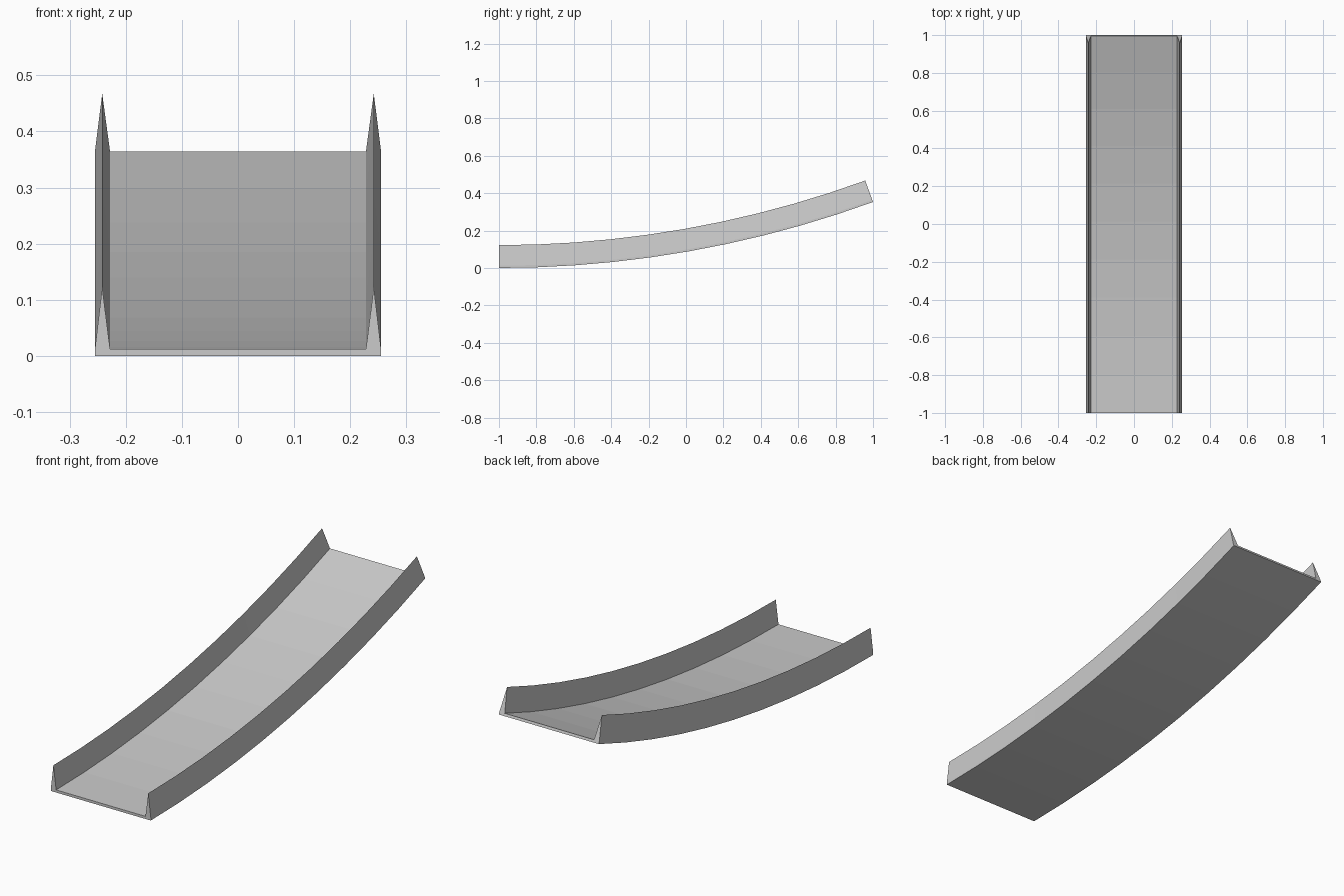
import bpy, bmesh
from math import sin, cos, radians

if "Cube" in bpy.data.objects:
    bpy.data.objects.remove(bpy.data.objects["Cube"])

# Curved ramp: a trough profile swept along a 20 degree arc
SEGMENTS = 10
BEND = radians(20)
RADIUS = 2 / sin(BEND)

# Right half of the trough section (x, height); mirrored for the left
half = [(0.255, 0), (0.255, 0.012), (0.242, 0.122), (0.228, 0.012)]
profile = half + [(-x, h) for x, h in reversed(half)]


def ring(bm, angle):
    """Section standing square to the arc at the given angle."""
    return [bm.verts.new((x, -1 + (RADIUS - h) * sin(angle),
                          RADIUS - (RADIUS - h) * cos(angle)))
            for x, h in profile]


bm = bmesh.new()
rings = [ring(bm, BEND * i / SEGMENTS) for i in range(SEGMENTS + 1)]
n = len(profile)

# Skin between neighbouring sections
for a, b in zip(rings, rings[1:]):
    for i in range(n):
        j = (i + 1) % n
        bm.faces.new((a[i], a[j], b[j], b[i]))

# End caps: two wall triangles and the floor edge
for r in (rings[0], rings[-1]):
    bm.faces.new((r[1], r[2], r[3]))
    bm.faces.new((r[4], r[5], r[6]))
    bm.faces.new((r[0], r[1], r[3], r[4], r[6], r[7]))

bmesh.ops.recalc_face_normals(bm, faces=bm.faces)
mesh = bpy.data.meshes.new("curved_ramp")
bm.to_mesh(mesh)
bm.free()
bpy.context.collection.objects.link(bpy.data.objects.new("curved_ramp", mesh))
